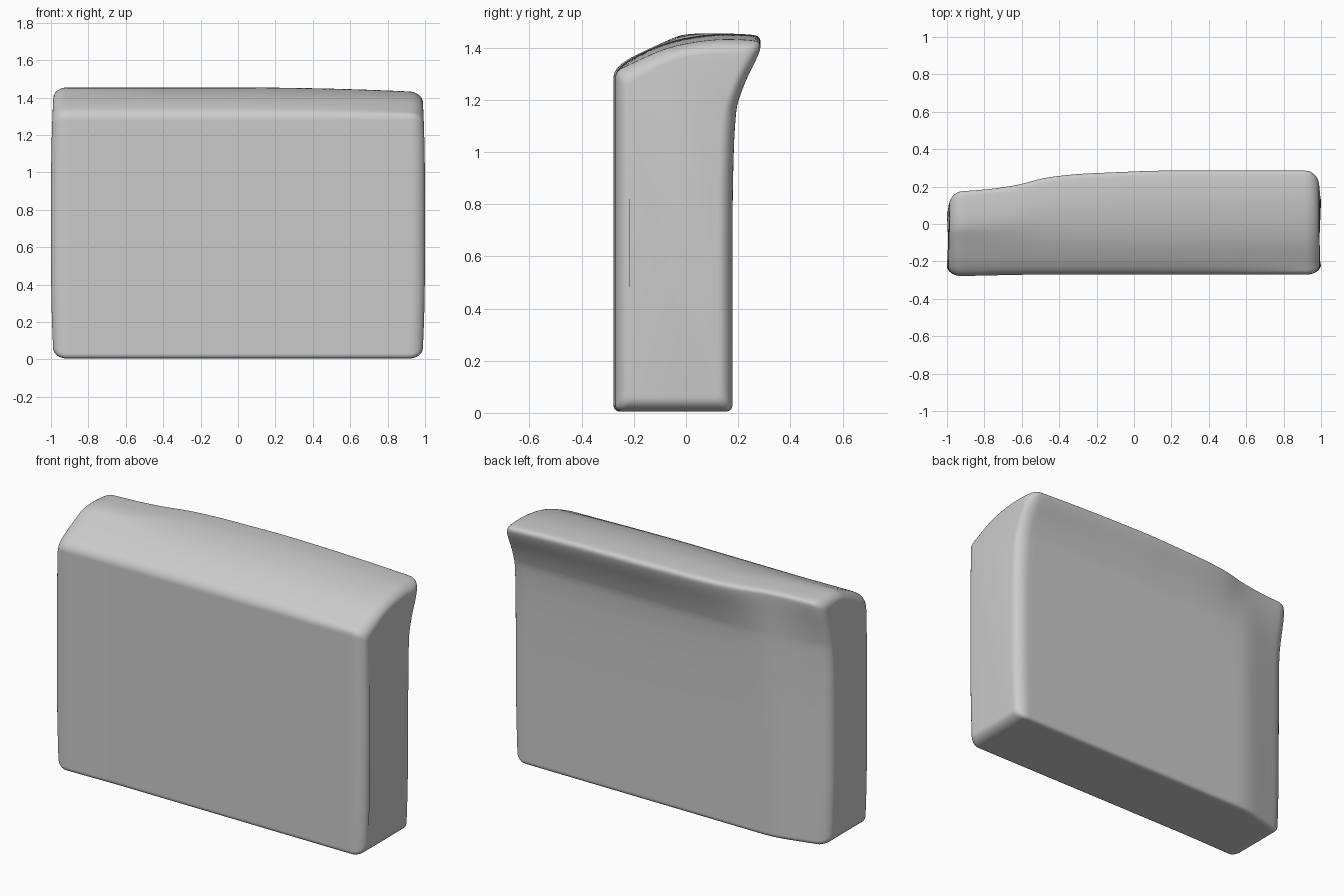
import bpy, bmesh, math

if "Cube" in bpy.data.objects:
    bpy.data.objects.remove(bpy.data.objects["Cube"])


def blend(x, keys):
    """Smooth interpolation through (x, value) keys."""
    if x <= keys[0][0]:
        return keys[0][1]
    for (x0, v0), (x1, v1) in zip(keys, keys[1:]):
        if x <= x1:
            return v0 + (v1 - v0) * (x - x0) / (x1 - x0)
    return keys[-1][1]


def soft(x, keys, w=0.06):
    return sum(blend(x + w * k / 3, keys) for k in range(-3, 4)) / 7


FRONT = [(-0.95, -0.279), (-0.6, -0.271), (1, -0.271)]
BACK = [(-0.97, 0.105), (-0.68, 0.178), (1, 0.178)]
LIP = [(-0.97, 0.172), (-0.78, 0.185), (-0.62, 0.208), (-0.48, 0.248),
       (-0.3, 0.268), (0.1, 0.285), (1, 0.285)]


def profile(x):
    """Rounded cross-section of the cushion at a given x."""
    f, b, l = soft(x, FRONT), soft(x, BACK), soft(x, LIP)
    t = 1.455 - 0.025 * max(0, x) ** 2
    pts = [(f, 0.06), (f, 1.25), (f, 1.31), (f + 0.05, t - 0.10),
           (f + 0.20, t - 0.03), (l - 0.18, t), (l - 0.04, t - 0.003),
           (l, t - 0.012), (l, t - 0.05), (b + (l - b) * 0.4, 1.26),
           (b, 1.12), (b, 0.06), (b, 0.005), (b - 0.06, 0.005),
           (f + 0.06, 0.005), (f, 0.005)]
    for _ in range(3):  # corner cutting
        out = []
        for (y0, z0), (y1, z1) in zip(pts, pts[1:] + pts[:1]):
            out += [(y0 * .75 + y1 * .25, z0 * .75 + z1 * .25),
                    (y0 * .25 + y1 * .75, z0 * .25 + z1 * .75)]
        pts = out
    return pts, (f + b) / 2, (b - f) / 2


# stations along the length: (x, inset), rounded off at both ends
R, D, N = 0.08, 0.055, 8
end = [(1 - R + R * math.sin(a), D * (1 - math.cos(a)))
       for a in (math.pi / 2 * i / N for i in range(N + 1))]
stations = [(-x, d) for x, d in reversed(end)]
stations += [(-0.92 + 1.84 * i / 50, 0) for i in range(1, 50)] + end

# loft the back cushion
bm = bmesh.new()
rings = []
for x, d in stations:
    pts, cy, hy = profile(x)
    ring = []
    for y, z in pts:
        bow = 1 - 0.012 * abs((z - 0.72) / 0.72) ** 3 * abs(x) ** 8
        ring.append(bm.verts.new((x * bow, cy + (y - cy) * (1 - d / hy),
                                  0.72 + (z - 0.72) * (1 - d / 0.72))))
    rings.append(ring)
for r0, r1 in zip(rings, rings[1:]):
    n = len(r0)
    for i in range(n):
        j = (i + 1) % n
        bm.faces.new((r0[i], r0[j], r1[j], r1[i]))
bm.faces.new(rings[0])
bm.faces.new(list(reversed(rings[-1])))
bmesh.ops.recalc_face_normals(bm, faces=bm.faces[:])
for face in bm.faces:
    face.smooth = True
mesh = bpy.data.meshes.new("back_cushion")
bm.to_mesh(mesh)
bm.free()
cushion = bpy.data.objects.new("back_cushion", mesh)
bpy.context.collection.objects.link(cushion)
